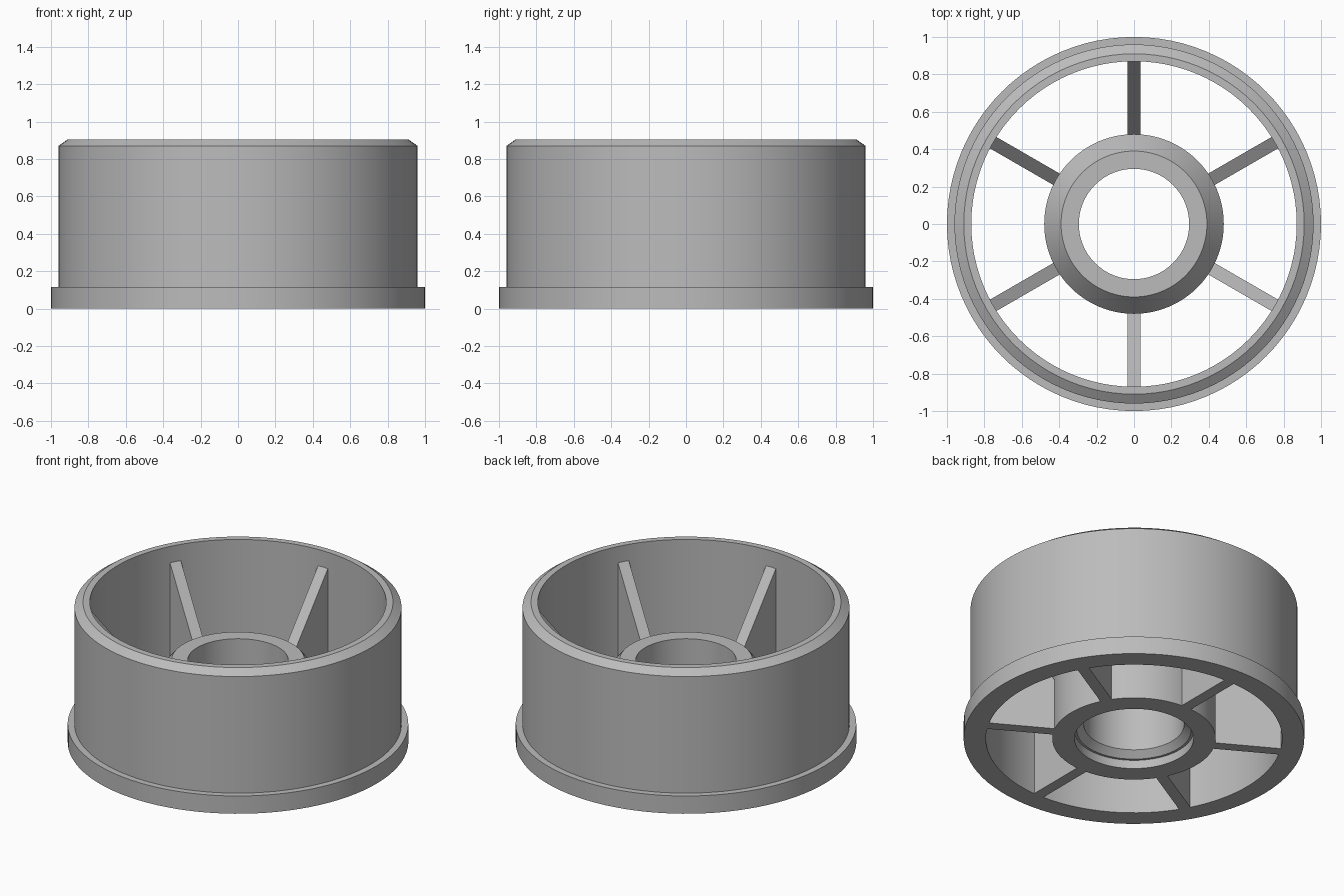
import bpy, math
from mathutils import Matrix

if "Cube" in bpy.data.objects:
    bpy.data.objects.remove(bpy.data.objects["Cube"], do_unlink=True)

SEGMENTS = 96

grey = bpy.data.materials.new("plain grey")
grey.use_nodes = True
COLOUR = (0.5, 0.5, 0.5, 1)
grey.diffuse_color = COLOUR
grey.node_tree.nodes["Principled BSDF"].inputs["Base Color"].default_value = COLOUR


def make_object(name, verts, faces):
    mesh = bpy.data.meshes.new(name)
    mesh.from_pydata(verts, [], faces)
    mesh.materials.append(grey)
    obj = bpy.data.objects.new(name, mesh)
    bpy.context.collection.objects.link(obj)
    return obj


def lathe(name, profile):
    """Revolve a closed (radius, height) profile, listed anticlockwise, about z."""
    n = len(profile)
    verts, faces = [], []
    for s in range(SEGMENTS):
        a = math.tau * s / SEGMENTS
        verts += [(r * math.cos(a), r * math.sin(a), z) for r, z in profile]
        here, after = s * n, (s + 1) % SEGMENTS * n
        for i in range(n):
            j = (i + 1) % n
            faces.append((here + i, after + i, after + j, here + j))
    obj = make_object(name, verts, faces)
    bpy.ops.object.select_all(action="DESELECT")
    obj.select_set(True)
    bpy.context.view_layer.objects.active = obj
    bpy.ops.object.shade_smooth_by_angle(angle=math.radians(25))
    return obj


# Outer rim with a bottom flange and a chamfered top edge
lathe("rim", [(0.87, 0), (1, 0), (1, 0.115), (0.96, 0.115),
              (0.96, 0.87), (0.91, 0.905), (0.87, 0.905)])

# Hub with a tapered top and a stepped recess under the bore
lathe("hub", [(0.35, 0), (0.48, 0), (0.48, 0.42), (0.39, 0.53),
              (0.295, 0.53), (0.295, 0.095), (0.335, 0.055), (0.35, 0.055)])

# Six spokes, rising from the hub to the rim
HALF = 0.035
SIDE = [(0.46, 0), (0.89, 0), (0.89, 0.824), (0.46, 0.308)]
for k in range(6):
    verts = [(r, y, z) for y in (-HALF, HALF) for r, z in SIDE]
    faces = [(0, 1, 2, 3), (7, 6, 5, 4)]
    faces += [(i, i + 4, (i + 1) % 4 + 4, (i + 1) % 4) for i in range(4)]
    spoke = make_object(f"spoke_{k + 1}", verts, faces)
    spoke.data.transform(Matrix.Rotation(math.radians(30 + 60 * k), 4, "Z"))
